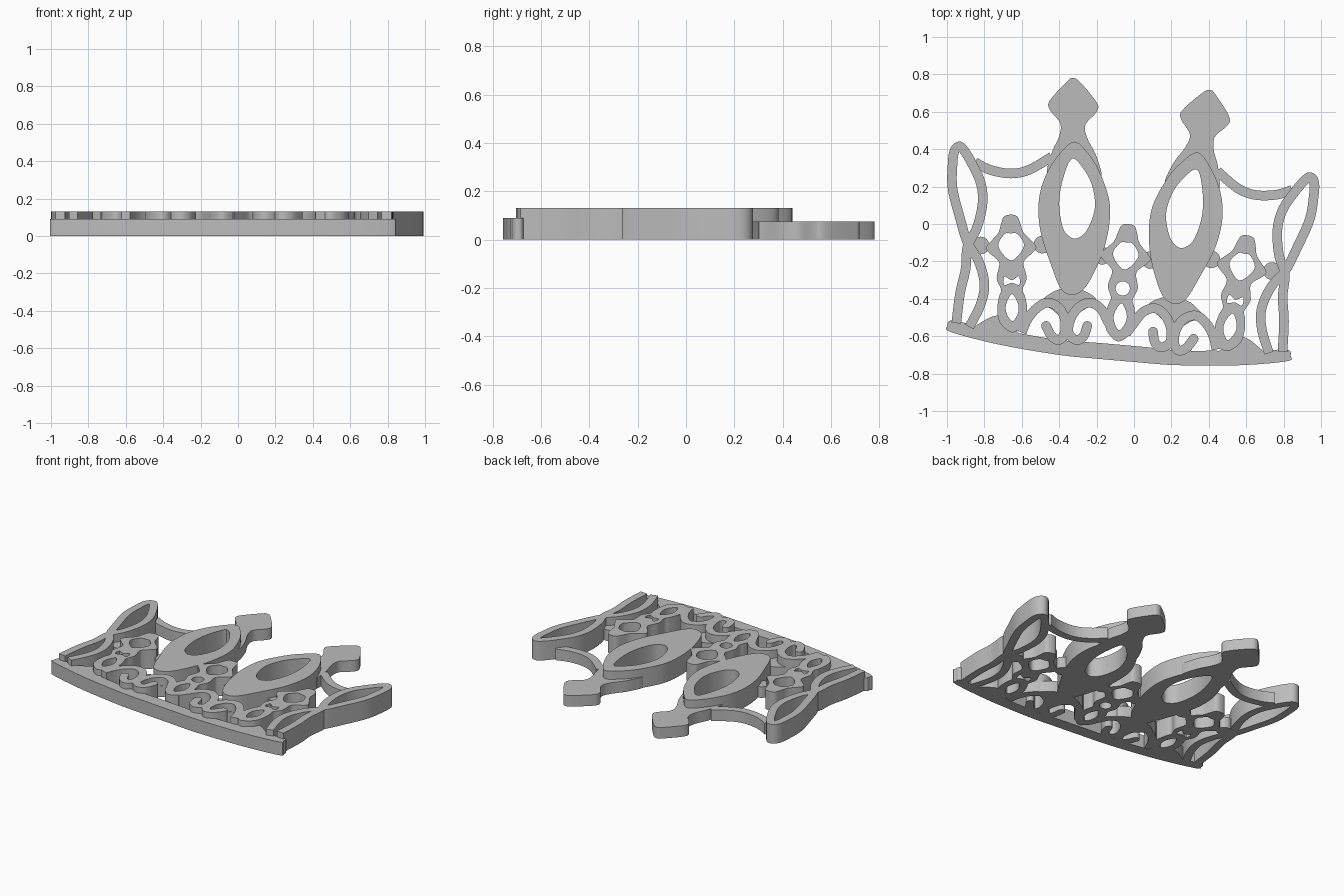
import bpy, bmesh, math
from mathutils import Vector

if "Cube" in bpy.data.objects:
    bpy.data.objects.remove(bpy.data.objects["Cube"], do_unlink=True)

# Plan coordinates are in hundredths; the tiara's mirror axis leans slightly
UNIT = 0.01
TALL, RIM, LOW = 0.13, 0.09, 0.075
STRAND = 0.051
LEAN = math.radians(5)
AXIS_POINT = Vector((-0.025, 0))
AXIS_NORMAL = Vector((math.cos(LEAN), -math.sin(LEAN)))

metal = bpy.data.materials.new("plain grey")
metal.use_nodes = True
grey = (0.5, 0.5, 0.5, 1)
metal.diffuse_color = grey
metal.node_tree.nodes["Principled BSDF"].inputs["Base Color"].default_value = grey


def plan(points):
    return [Vector(p) * UNIT for p in points]


def reflect(points):
    return [p - 2 * (p - AXIS_POINT).dot(AXIS_NORMAL) * AXIS_NORMAL for p in points]


def smooth(points, closed=True, steps=6):
    """Catmull-Rom sampling through the points."""
    n = len(points)
    pick = (lambda i: points[i % n]) if closed else (lambda i: points[max(0, min(n - 1, i))])
    out = []
    for i in range(n if closed else n - 1):
        a, b, c, d = (pick(i + k) for k in (-1, 0, 1, 2))
        for s in range(steps):
            t = s / steps
            out.append(b + (c - a) * t / 2 + (a * 2 - b * 5 + c * 4 - d) * t * t / 2
                       + (b * 3 - a - c * 3 + d) * t ** 3 / 2)
    return out if closed else out + [points[-1]]


def finish(name, bm):
    """Turn a bmesh into a shaded object."""
    bmesh.ops.remove_doubles(bm, verts=bm.verts, dist=0.0001)
    bmesh.ops.recalc_face_normals(bm, faces=bm.faces)
    mesh = bpy.data.meshes.new(name)
    bm.to_mesh(mesh)
    bm.free()
    mesh.materials.append(metal)
    obj = bpy.data.objects.new(name, mesh)
    bpy.context.collection.objects.link(obj)
    bpy.ops.object.select_all(action='DESELECT')
    obj.select_set(True)
    bpy.context.view_layer.objects.active = obj
    bpy.ops.object.shade_smooth_by_angle(angle=math.radians(35))


def plate(name, loops, height):
    """Extruded flat shape; loops after the first are holes."""
    curve = bpy.data.curves.new(name, 'CURVE')
    curve.dimensions, curve.fill_mode = '2D', 'BOTH'
    curve.extrude = height / 2
    for loop in loops:
        pts = smooth(loop)
        spline = curve.splines.new('POLY')
        spline.points.add(len(pts) - 1)
        for target, p in zip(spline.points, pts):
            target.co = (p.x, p.y, 0, 1)
        spline.use_cyclic_u = True
    temp = bpy.data.objects.new(name + " outline", curve)
    bpy.context.collection.objects.link(temp)
    mesh = temp.evaluated_get(bpy.context.evaluated_depsgraph_get()).to_mesh()
    bm = bmesh.new()
    bm.from_mesh(mesh)
    bmesh.ops.translate(bm, verts=bm.verts, vec=(0, 0, height / 2))
    bpy.data.objects.remove(temp, do_unlink=True)
    finish(name, bm)


def ribbon(name, path, height, width=STRAND):
    """Strand of rectangular section following a smooth path."""
    pts = smooth(path, closed=False)
    bm = bmesh.new()
    rings = []
    for i, p in enumerate(pts):
        along = (pts[min(i + 1, len(pts) - 1)] - pts[max(i - 1, 0)]).normalized()
        side = Vector((-along.y, along.x)) * width / 2
        rings.append([bm.verts.new((q.x, q.y, z)) for q, z in
                      ((p + side, 0), (p - side, 0), (p - side, height), (p + side, height))])
    for r, s in zip(rings, rings[1:]):
        for k in range(4):
            bm.faces.new((r[k], r[k - 1], s[k - 1], s[k]))
    bm.faces.new(rings[0])
    bm.faces.new(rings[-1])
    finish(name, bm)


def disc(centre, radius):
    return [centre + Vector((math.cos(a), math.sin(a))) * radius
            for a in (math.tau * k / 8 for k in range(8))]


def both_plates(name, loops, height):
    plate("right_" + name, loops, height)
    plate("left_" + name, [reflect(l) for l in loops], height)


def both_ribbons(name, path, height):
    ribbon("right_" + name, path, height)
    ribbon("left_" + name, reflect(path), height)


def gem_loops(top, tilt, middle_hole):
    """Pendant: pointed gem, bead and drop, from half profiles (half width, depth)."""
    outline = [(0, 0), (3.5, 1), (5.2, 5), (7, 10), (13, 16.5), (12.5, 19.5), (7.5, 24),
               (6.5, 27), (8, 34), (5.8, 40), (7, 44), (8, 51), (6.5, 58), (0, 63)]
    diamond = [(0, 10), (3.5, 10.5), (6.8, 17), (0, 24.5)]
    drop = [(0, 42.5), (2.5, 46), (3.5, 50), (2.5, 54), (0, 57)]
    down = Vector((math.sin(tilt), -math.cos(tilt)))
    side = Vector((math.cos(tilt), math.sin(tilt)))
    loops = []
    for half in (outline, diamond, middle_hole, drop):
        full = half + [(-w, t) for w, t in reversed(half[1:-1])]
        loops.append([(Vector(top) + side * w + down * t) * UNIT for w, t in full])
    return loops


# Curved base band
upper = plan([(-97, -51.5), (-82, -55), (-61, -58.5), (-40, -62), (-20, -63.5)])
lower = plan([(-20, -72), (-40, -70), (-72, -64.5), (-98, -57.7), (-99.7, -54.5)])
plate("base_band", [upper + reflect(upper)[::-1] + reflect(lower)[::-1] + lower], RIM)
both_plates("band_gusset", [plan([(-85, -57), (-79, -51), (-72, -49), (-69, -53), (-61, -60)])], RIM)

# Outer leaves: one strand looping over the tip and crossing itself
both_ribbons("outer_leaf", plan([
    (-88, -55), (-82, -43), (-80, -32), (-83, -20), (-89, -10), (-93, 3), (-97, 19), (-97, 32),
    (-96, 39), (-93.5, 41.5), (-91, 39.5), (-87, 33), (-82, 22), (-81, 11), (-84, -2),
    (-89, -12), (-90, -24), (-93, -37), (-95, -53)]), TALL)

# Hanging garland between leaf and spire
both_ribbons("garland", plan([(-85, 33), (-77, 29), (-66, 27), (-56, 29), (-44, 36)]), LOW)

# Spire tips
both_plates("spire_tip", [plan([
    (-33, 78), (-36, 76), (-45, 66), (-45, 61), (-39.5, 54), (-40, 47), (-44, 38), (-46, 27),
    (-33, 40), (-18, 25), (-20, 36), (-25, 46), (-26, 53), (-20, 60), (-20, 65), (-29, 76)])], LOW)

# Raised pointed ovals with an almond opening
both_plates("spire_oval", [
    plan([(-32, 44), (-41, 36), (-48, 24), (-51, 11), (-50, -4), (-45, -20), (-38, -36),
          (-28, -36), (-19, -21), (-14, -5), (-13, 11), (-18, 27), (-24, 37)]),
    plan([(-33, 35), (-38, 24), (-40, 11), (-38, -2), (-34, -7), (-30, -7.5), (-25, -3),
          (-21, 8), (-22, 19), (-26, 28)])], TALL)
both_plates("oval_foot", [plan([
    (-51, -43), (-46, -38), (-40, -35), (-33, -34.5), (-26, -36), (-20, -41), (-27, -46),
    (-36, -51), (-45, -45)])], LOW)

# Scrolls under each spire, with rounded ends
scrolls = {
    "outer_scroll": [(-60, -58), (-57, -51), (-52, -45), (-46, -42), (-40, -45), (-37, -51),
                     (-37, -58), (-40, -62), (-44, -60), (-47, -54.5)],
    "inner_scroll": [(-11, -58), (-14, -52), (-18, -45), (-24, -42), (-30, -45), (-34, -51),
                     (-35, -58), (-31, -62), (-27, -60), (-25, -54.5)]}
for name, path in scrolls.items():
    both_ribbons(name, plan(path), TALL)
    both_plates(name + "_end", [disc(plan(path)[-1], STRAND / 2)], TALL)

# Pendants
bow = [(0, 35), (3.8, 33), (4, 37.5), (0, 36.5)]
bead = [(0, 30.8), (2.7, 31.9), (3.8, 34.6), (2.7, 37.3), (0, 38.4)]
both_plates("side_pendant", gem_loops((-66, 5), math.radians(1), bow), TALL)
plate("centre_pendant", gem_loops((-3, 0), -LEAN, bead), TALL)

# Small round links between pendants, leaves and ovals
for label, spot in zip(("outer", "middle", "inner"), plan([(-82, -11.5), (-49, -11), (-17, -17)])):
    both_plates(label + "_link", [disc(spot, 0.047)], LOW)
